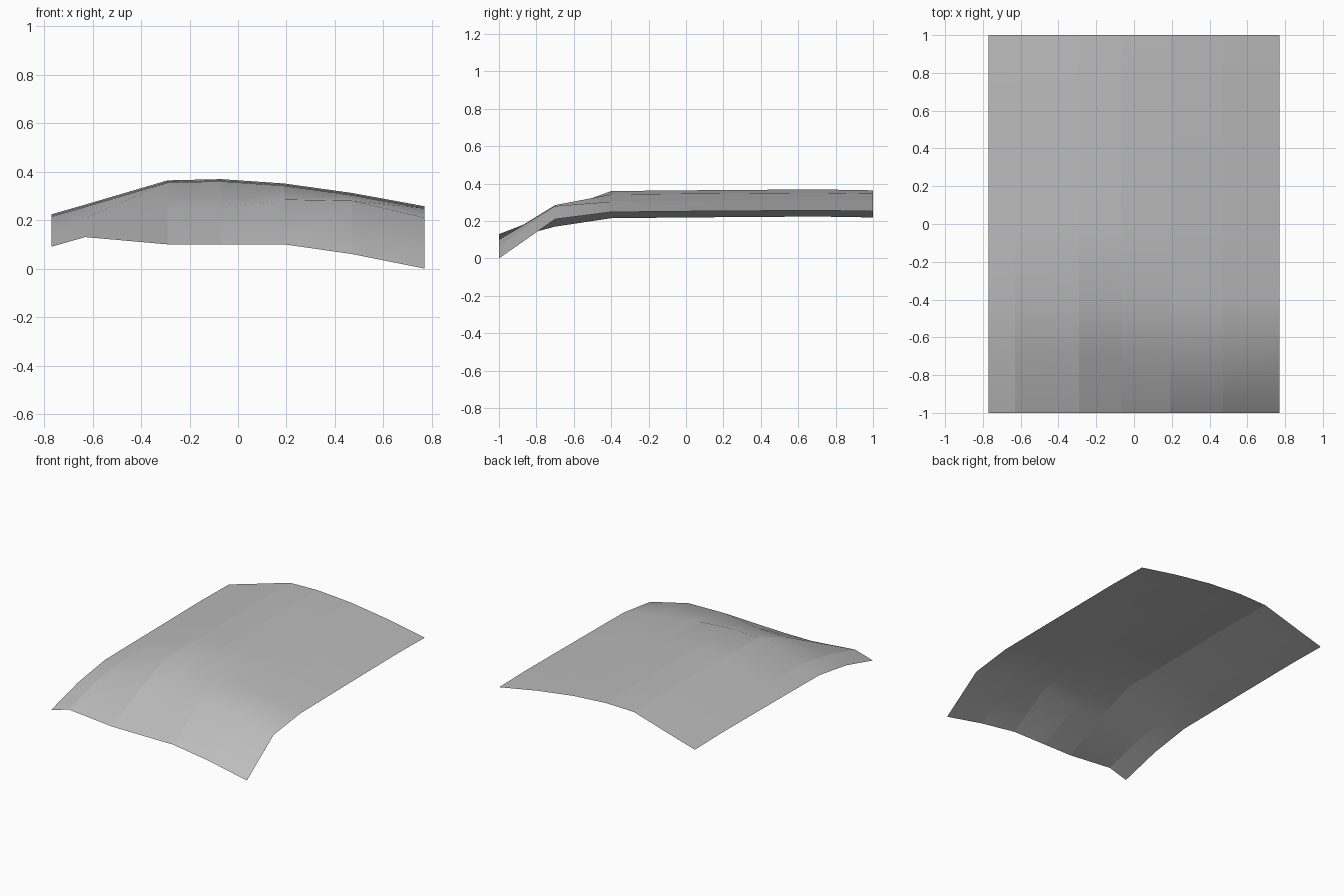
import bpy
import bmesh

cube = bpy.data.objects.get("Cube")
if cube:
    bpy.data.objects.remove(cube, do_unlink=True)

# Plain grey material
grey = bpy.data.materials.new("plain_grey")
grey.use_nodes = True
colour = (0.5, 0.5, 0.5, 1.0)
grey.diffuse_color = colour
grey.node_tree.nodes["Principled BSDF"].inputs["Base Color"].default_value = colour

# Cross-sections of the arched sheet, from the drooping front lip to the back
columns = (-0.77, -0.63, -0.29, -0.07, 0.19, 0.47, 0.77)
lip = (0.09, 0.13, 0.10, 0.10, 0.10, 0.06, 0.0)
bend = (0.17, 0.21, 0.245, 0.25, 0.285, 0.28, 0.21)
arch = (0.215, 0.255, 0.355, 0.36, 0.342, 0.303, 0.248)
sections = [(-1.0, lip, 0), (-0.7, bend, 0), (-0.4, arch, 0),
            (0.0, arch, 0.004), (0.7, arch, 0.009), (1.0, arch, 0.004)]

# Loft the sections into one open sheet
bm = bmesh.new()
rows = [[bm.verts.new((x, y, z + lift)) for x, z in zip(columns, profile)]
        for y, profile, lift in sections]
for near, far in zip(rows, rows[1:]):
    for i in range(len(columns) - 1):
        face = bm.faces.new((near[i], near[i + 1], far[i + 1], far[i]))
        face.smooth = True

# Smooth along the length, crisp between the lengthwise strips
for edge in bm.edges:
    a, b = edge.verts
    edge.smooth = abs(a.co.x - b.co.x) > 0.01

mesh = bpy.data.meshes.new("curved_panel")
bm.to_mesh(mesh)
bm.free()
mesh.materials.append(grey)
panel = bpy.data.objects.new("curved_panel", mesh)
bpy.context.collection.objects.link(panel)
